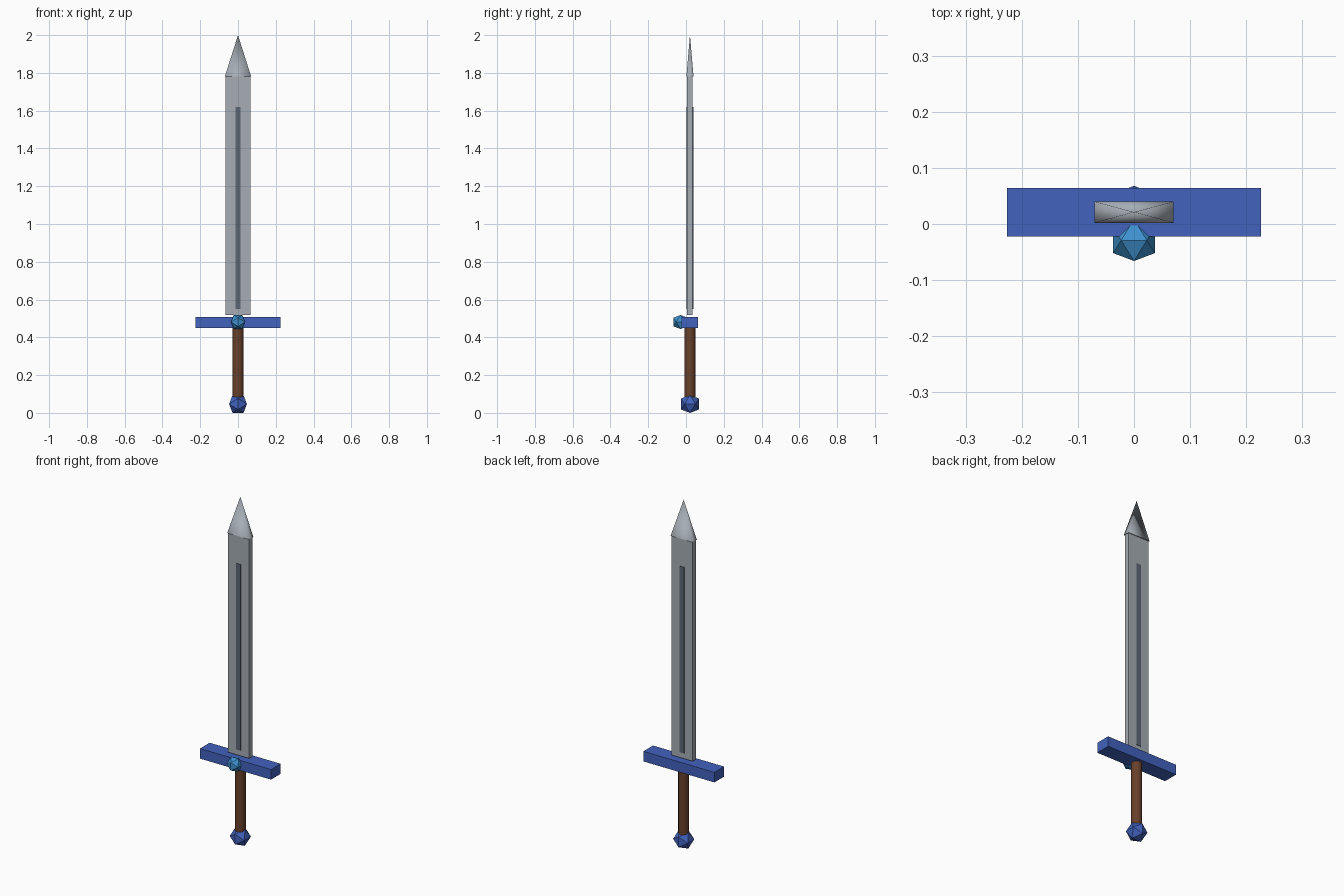
import bpy, bmesh, math
from mathutils import Matrix, Vector

if "Cube" in bpy.data.objects:
    bpy.data.objects.remove(bpy.data.objects["Cube"])

MID_Y = 0.021  # depth of the sword's centre plane


def material(name, rgb):
    def lin(c):
        c /= 255
        return c / 12.92 if c <= 0.04045 else ((c + 0.055) / 1.055) ** 2.4
    m = bpy.data.materials.new(name)
    m.diffuse_color = (*[lin(c) for c in rgb], 1)
    m.use_nodes = True
    m.node_tree.nodes["Principled BSDF"].inputs["Base Color"].default_value = m.diffuse_color
    return m


STEEL = material("steel", (166, 173, 181))
DARK_STEEL = material("dark steel", (92, 102, 116))
BLUE = material("royal blue", (66, 98, 190))
GEM = material("light blue gem", (62, 146, 208))
BROWN = material("brown leather", (104, 64, 42))


def finish(name, bm, mat, smooth=False):
    bmesh.ops.recalc_face_normals(bm, faces=bm.faces)
    for f in bm.faces:
        f.smooth = smooth and len(f.verts) <= 4 and abs(f.normal.z) < 0.9
    me = bpy.data.meshes.new(name)
    bm.to_mesh(me)
    bm.free()
    me.materials.append(mat)
    ob = bpy.data.objects.new(name, me)
    bpy.context.collection.objects.link(ob)
    return ob


def box(name, half_x, half_y, z0, z1, mat):
    bm = bmesh.new()
    bmesh.ops.create_cube(bm, size=1, matrix=Matrix.Translation((0, MID_Y, (z0 + z1) / 2))
                          @ Matrix.Diagonal((2 * half_x, 2 * half_y, z1 - z0, 1)))
    return finish(name, bm, mat)


def cone(name, sides, r0, r1, z0, z1, mat, scale=(1, 1), turn=0.0):
    bm = bmesh.new()
    bmesh.ops.create_cone(bm, cap_ends=True, segments=sides, radius1=r0, radius2=r1, depth=z1 - z0,
                          matrix=Matrix.Translation((0, MID_Y, (z0 + z1) / 2))
                          @ Matrix.Diagonal((*scale, 1, 1)) @ Matrix.Rotation(turn, 4, 'Z'))
    return finish(name, bm, mat, smooth=True)


def icosahedron(name, centre, reach, mat):
    # twenty-sided stone with edges along the main axes, from three golden rectangles
    bm = bmesh.new()
    s = reach * 2 / (1 + math.sqrt(5))
    for a in (-1, 1):
        for b in (-1, 1):
            for p in ((a * s, 0, b * reach), (a * reach, b * s, 0), (0, a * reach, b * s)):
                bm.verts.new(Vector(p) + Vector(centre))
    bmesh.ops.convex_hull(bm, input=bm.verts)
    return finish(name, bm, mat)


# blade, groove strip and pointed tip
box("blade", 0.067, 0.0145, 0.518, 1.78, STEEL)
box("blade_groove", 0.014, 0.0175, 0.55, 1.62, DARK_STEEL)
cone("blade_tip", 4, math.sqrt(2), 0, 1.78, 2.0, STEEL, (0.07, 0.019), math.pi / 4)

# hilt
box("crossguard", 0.226, 0.0435, 0.45, 0.508, BLUE)
cone("grip", 12, 0.029, 0.029, 0.047, 0.455, BROWN)
icosahedron("pommel", (0, MID_Y, 0.047), 0.047, BLUE)
icosahedron("guard_gem", (0, -0.029, 0.481), 0.037, GEM)
